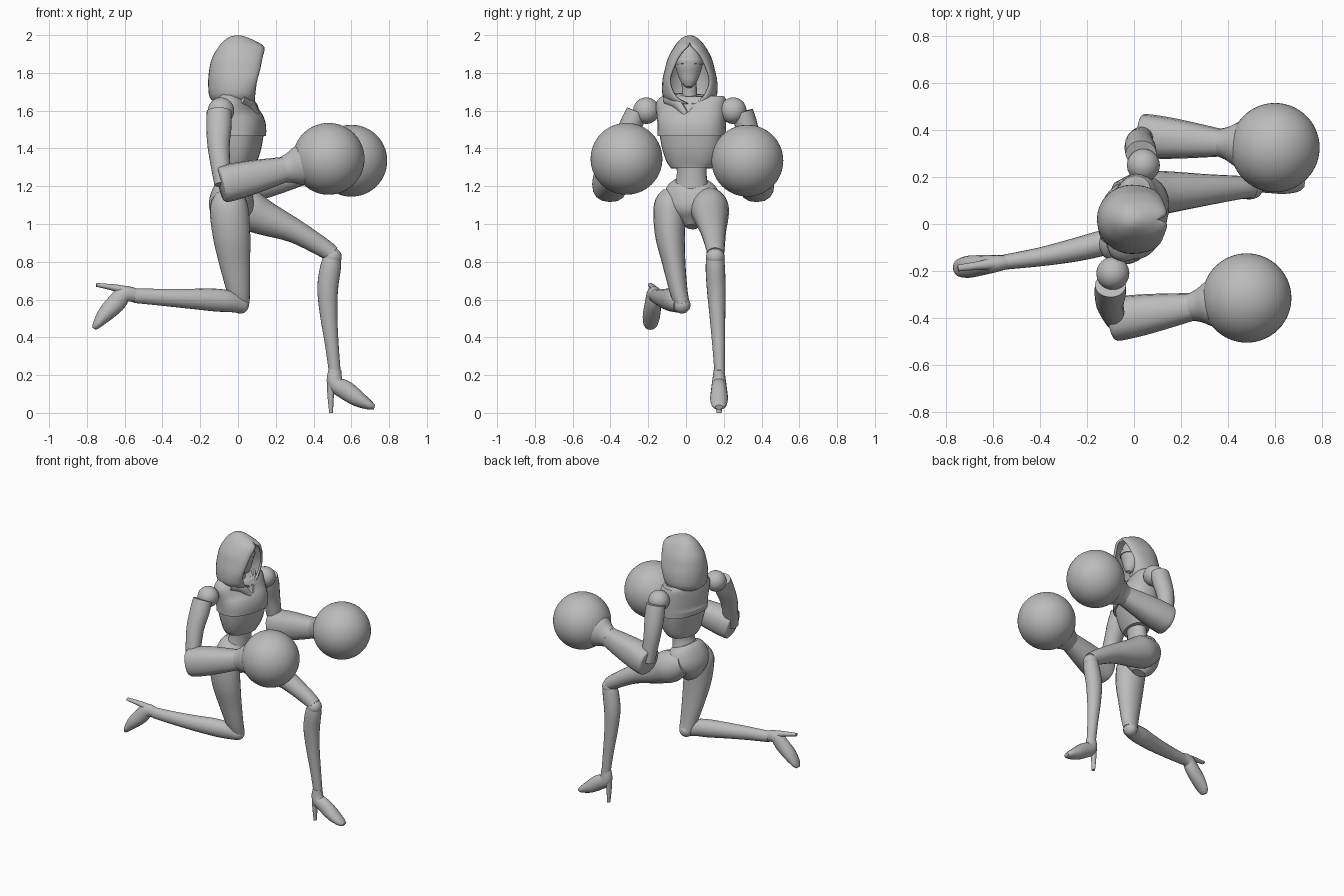
import bpy, bmesh
from math import pi, sin, cos, radians
from mathutils import Vector, Matrix

cube = bpy.data.objects.get("Cube")
if cube:
    bpy.data.objects.remove(cube, do_unlink=True)

grey = bpy.data.materials.new("plain_grey")
grey.use_nodes = True
GREY = (0.5, 0.5, 0.5, 1)
grey.diffuse_color = GREY
grey.node_tree.nodes["Principled BSDF"].inputs["Base Color"].default_value = GREY

Y = Vector((0, 1, 0))
TWIST = Vector((sin(radians(15)), cos(radians(15)), 0))  # body turned to its right


def finish(name, bm, angle=40):
    bmesh.ops.recalc_face_normals(bm, faces=bm.faces)
    mesh = bpy.data.meshes.new(name)
    bm.to_mesh(mesh)
    bm.free()
    ob = bpy.data.objects.new(name, mesh)
    bpy.context.collection.objects.link(ob)
    mesh.materials.append(grey)
    bpy.ops.object.select_all(action='DESELECT')
    ob.select_set(True)
    bpy.context.view_layer.objects.active = ob
    bpy.ops.object.shade_smooth_by_angle(angle=radians(angle))
    return ob


def spline(rows, steps=4):
    """Catmull-Rom through rows of numbers."""
    out = []
    for i in range(len(rows) - 1):
        a, b = rows[max(i - 1, 0)], rows[i]
        c, d = rows[i + 1], rows[min(i + 2, len(rows) - 1)]
        for k in range(steps):
            t = k / steps
            out.append([q + t * ((r - p) + t * ((2 * p - 5 * q + 4 * r - s) + t * (3 * q - p - 3 * r + s))) / 2
                        for p, q, r, s in zip(a, b, c, d)])
    return out + [list(rows[-1])]


def loft(name, rows, side=Y, n=2.0, sides=20, place=None):
    """Closed tube through rows of x, y, z, depth radius, side radius."""
    rows = spline(rows)
    pts = [Vector(r[:3]) for r in rows]
    bm = bmesh.new()
    rings = []
    for i, row in enumerate(rows):
        t = (pts[min(i + 1, len(pts) - 1)] - pts[max(i - 1, 0)]).normalized()
        u = (side - t * side.dot(t)).normalized()
        v = t.cross(u)
        ring = []
        for k in range(sides):
            c, s = cos(2 * pi * k / sides), sin(2 * pi * k / sides)
            c, s = [(1 if w > 0 else -1) * abs(w) ** (2 / n) for w in (c, s)]
            ring.append(bm.verts.new(pts[i] + v * row[3] * c + u * row[4] * s))
        rings.append(ring)
    for a, b in zip(rings, rings[1:]):
        for k in range(sides):
            j = (k + 1) % sides
            bm.faces.new((a[k], a[j], b[j], b[k]))
    bm.faces.new(rings[0])
    bm.faces.new(rings[-1])
    if place:
        bm.transform(place)
    return finish(name, bm)


def ball(name, centre, r, seg=20):
    bm = bmesh.new()
    bmesh.ops.create_uvsphere(bm, u_segments=seg * 2, v_segments=seg, radius=r,
                              matrix=Matrix.Translation(centre))
    return finish(name, bm)


# Torso: chest plate over ribcage over waist and pelvis
loft("upper_chest", [(-.02, .025, 1.685, .05, .11), (-.02, .025, 1.66, .08, .185),
                     (-.005, .03, 1.58, .108, .185), (.01, .03, 1.52, .128, .182),
                     (.012, .03, 1.465, .128, .18)], TWIST, 2.4, 28)
loft("ribcage", [(.01, .03, 1.48, .12, .172), (.01, .03, 1.4, .105, .158),
                 (.005, .03, 1.33, .086, .135), (.005, .03, 1.295, .075, .11)], TWIST, 2.3, 28)
loft("waist", [(0, .03, 1.38, .07, .095), (0, .03, 1.27, .06, .08), (-.02, .03, 1.16, .08, .1)], TWIST)
loft("pelvis", [(-.015, .03, 1.225, .07, .095), (-.025, .03, 1.19, .095, .135), (-.035, .03, 1.11, .115, .15),
                (-.03, .03, 1.04, .1, .09), (-.015, .03, .985, .045, .03)], TWIST, 2.2, 28)

# Collar folds meeting below the throat
for label, sign in (("left", 1), ("right", -1)):
    loft(label + "_collar", [(.02, .025 + sign * .13, 1.665, .02, .03), (.065, .02 + sign * .07, 1.64, .018, .028),
                             (.1, .01 + sign * .012, 1.58, .014, .018)], Vector((0, 0, 1)), sides=10)

# Neck, masked face and visor
loft("neck", [(-.01, .02, 1.62, .045, .045), (0, .018, 1.7, .038, .04), (.01, .015, 1.8, .04, .04)])
loft("face", [(.06, .015, 1.725, .014, .016), (.05, .015, 1.75, .038, .04), (.035, .015, 1.8, .062, .062),
              (.03, .015, 1.86, .074, .074), (.02, .015, 1.92, .066, .062), (.01, .015, 1.955, .03, .03)])
loft("visor", [(.034, .015, 1.84, .076, .073), (.032, .015, 1.855, .079, .077), (.03, .015, 1.87, .077, .075)], n=2.1)

# Hood: rows of height, back x, front x, half width, half opening
bm = bmesh.new()
levels = spline([(1.635, -.11, .09, .085, .01), (1.67, -.15, .09, .14, .07), (1.75, -.158, .10, .146, .105),
                 (1.82, -.152, .118, .132, .088), (1.88, -.137, .13, .115, .06), (1.935, -.105, .14, .085, .02),
                 (1.965, -.08, .10, .062, 0), (1.99, -.045, .045, .034, 0), (1.998, -.015, .015, .01, 0)], 3)
rings = []
for z, back, front, w, o in levels:
    o = max(o, 0)
    half = []
    for k in range(9):
        a = pi / 2 * k / 8
        half.append((-.01 + (back + .01) * cos(a), w * sin(a)))
    for k in range(1, 7):
        a = pi / 2 * k / 6
        half.append((-.01 + (front + .01) * sin(a), o + (w - o) * cos(a)))
    loop = [(x, -y) for x, y in reversed(half[1:])] + half
    rings.append([bm.verts.new((x, .02 + y, z)) for x, y in loop])
for a, b in zip(rings, rings[1:]):
    for k in range(len(a) - 1):
        bm.faces.new((a[k], a[k + 1], b[k + 1], b[k]))
bm.faces.new(rings[-1])
bmesh.ops.remove_doubles(bm, verts=bm.verts, dist=.0005)
hood = finish("hood", bm, 50)
shell = hood.modifiers.new("cloth_thickness", 'SOLIDIFY')
shell.thickness = .014
shell.offset = -1


# Arms with round gloves
def arm(label, sign, shoulder, elbow, glove):
    shoulder, elbow, glove = map(Vector, (shoulder, elbow, glove))
    ball(label + "_shoulder", shoulder, .07)
    top = shoulder + Vector((-.01, sign * .05, -.005))
    mid = top.lerp(elbow, .5) + Vector((-.012, sign * .012, 0))
    loft(label + "_upper_arm", [(*top, .066, .056), (*top.lerp(mid, .4), .067, .06), (*mid, .058, .055),
                                (*elbow, .045, .045)])

    def along(t, a, b):
        return (*elbow.lerp(glove, t), a, b)
    loft(label + "_forearm", [along(-.02, .085, .085), along(.02, .098, .094), along(.25, .092, .085),
                              along(.6, .066, .058)], n=2.4, sides=16)
    loft(label + "_glove_cuff", [along(.58, .07, .06), along(.64, .082, .072), along(.7, .1, .092),
                                 along(.76, .11, .11)])
    ball(label + "_glove", glove, .19, 28)


arm("left", 1, (.04, .25, 1.6), (.04, .375, 1.21), (.6, .325, 1.335))
arm("right", -1, (-.09, -.21, 1.6), (-.08, -.405, 1.21), (.48, -.315, 1.345))

# Left leg, stepping forward
loft("left_thigh", [(-.07, .12, 1.13, .07, .06), (.03, .125, 1.085, .11, .1), (.14, .135, 1.032, .092, .09),
                    (.3, .145, .963, .064, .068), (.45, .155, .875, .05, .05), (.5, .155, .84, .044, .046)])
ball("left_knee", (.5, .155, .825), .049)
loft("left_shin", [(.5, .155, .83, .044, .046), (.49, .155, .77, .055, .051), (.475, .16, .66, .055, .05),
                   (.48, .166, .52, .046, .042), (.497, .173, .36, .036, .034), (.513, .178, .21, .031, .027)])

# Right leg, kicked back
loft("right_thigh", [(-.06, -.075, 1.17, .06, .05), (-.05, -.085, 1.1, .1, .085), (-.035, -.085, .95, .1, .08),
                     (-.018, -.065, .8, .083, .062), (.002, -.04, .65, .062, .048), (.012, -.02, .575, .05, .04)])
ball("right_knee", (.012, -.022, .572), .046)
loft("right_shin", [(.02, -.03, .57, .042, .04), (-.05, -.06, .59, .057, .05), (-.13, -.08, .598, .06, .054),
                    (-.25, -.11, .604, .053, .05), (-.4, -.14, .612, .045, .04), (-.55, -.162, .62, .038, .032)])


# High-heeled shoes, shaped about the ankle
def shoe(label, place):
    loft(label + "_shoe", [(0, 0, .01, .034, .028), (.002, 0, -.06, .044, .038), (.06, 0, -.1, .05, .043),
                           (.125, 0, -.145, .042, .047), (.185, 0, -.178, .024, .038),
                           (.21, 0, -.188, .012, .02)], sides=16, place=place)
    loft(label + "_heel", [(-.014, 0, -.06, .028, .028), (-.022, 0, -.12, .018, .019), (-.02, 0, -.218, .01, .014)],
         sides=12, place=place)


shoe("left", Matrix.Translation((.513, .175, .218)))
shoe("right", Matrix.Translation((-.54, -.162, .62)) @ Matrix.Rotation(radians(7), 4, 'Z')
     @ Matrix.Rotation(radians(100), 4, 'Y'))
